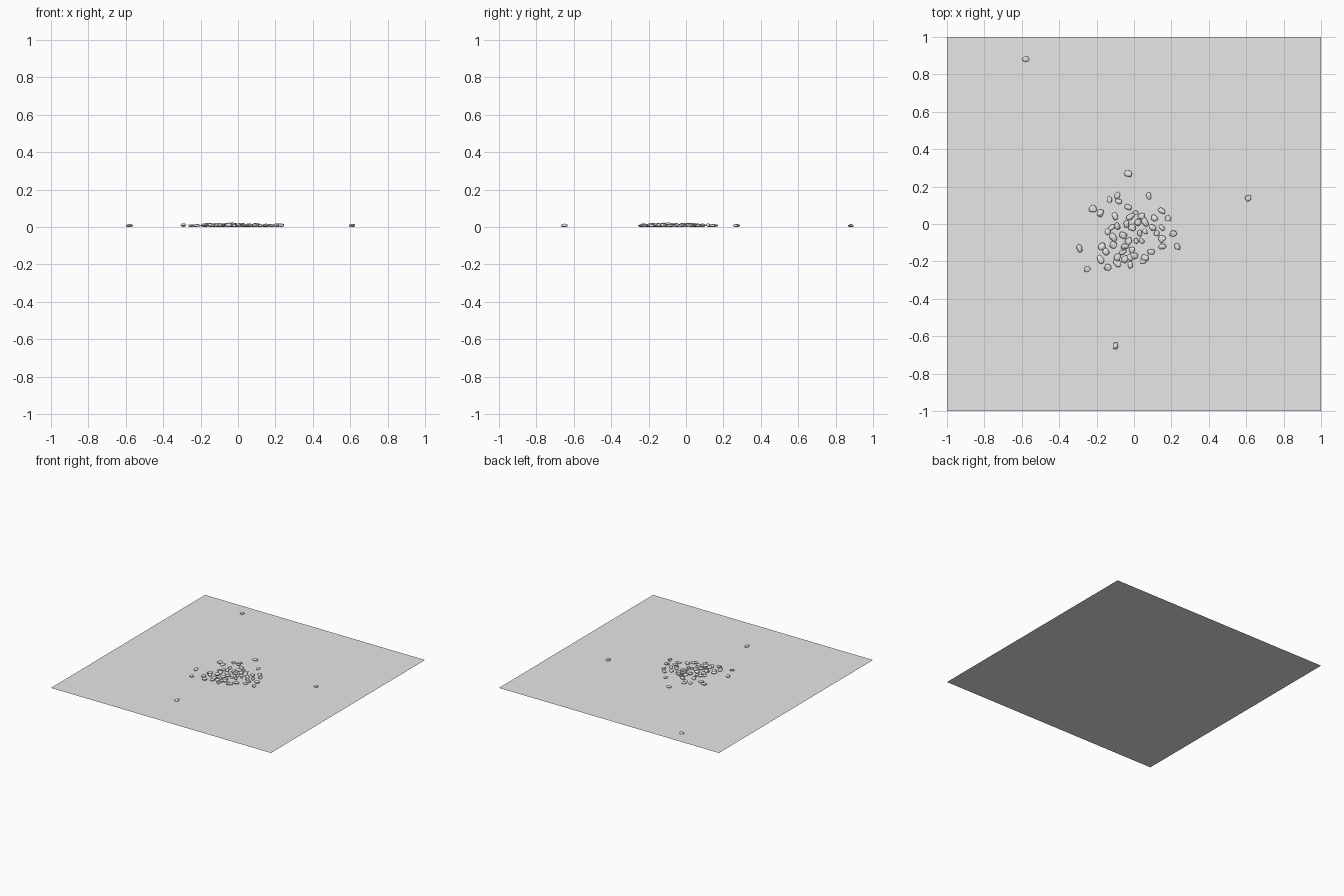
import bpy
import bmesh
import math
import random
from mathutils import Vector, noise

random.seed(4)
if "Cube" in bpy.data.objects:
    bpy.data.objects.remove(bpy.data.objects["Cube"])


def make_material(name, grey):
    mat = bpy.data.materials.new(name)
    mat.use_nodes = True
    colour = (grey, grey, grey, 1)
    mat.diffuse_color = colour
    mat.node_tree.nodes["Principled BSDF"].inputs["Base Color"].default_value = colour
    return mat


stone_grey = make_material("stone grey", 0.8)


def link_object(name, mesh):
    obj = bpy.data.objects.new(name, mesh)
    bpy.context.collection.objects.link(obj)
    return obj


def mesh_from(bm, name, material):
    mesh = bpy.data.meshes.new(name)
    bm.to_mesh(mesh)
    bm.free()
    mesh.materials.append(material)
    return mesh


# Flat square ground sheet
bm = bmesh.new()
bmesh.ops.create_grid(bm, x_segments=1, y_segments=1, size=1)
link_object("ground_sheet", mesh_from(bm, "ground_sheet", stone_grey))


def pebble_mesh(index):
    """Lumpy pebble with a few worn flat sides, about one unit in radius."""
    bm = bmesh.new()
    bmesh.ops.create_icosphere(bm, subdivisions=3, radius=1)
    cuts = [Vector([random.gauss(0, 1) for axis in range(3)]).normalized()
            for side in range(8)]
    shift = Vector((index * 5, 0, 0))
    for v in bm.verts:
        # press the ball flat against each random plane
        for normal in cuts:
            over = v.co.dot(normal) - 0.72
            if over > 0:
                v.co -= normal * over * 0.85
        v.co *= 1 + 0.18 * noise.noise(v.co + shift)
    for f in bm.faces:
        f.smooth = True
    return mesh_from(bm, "pebble", stone_grey)


variants = [pebble_mesh(i) for i in range(6)]

# Pebble centres in hundredths: strays first, then the heap from the rim inwards
strays = [(-58, 88), (61, 14), (-10, -65), (-3, 27)]
heap = [
    (8, 15), (-9, 15), (-13, 13), (-22, 8), (-18, 6), (-29, -13), (-25, -24),
    (23, -12), (21, -5), (18, 3), (15, 7), (11, 3), (10, -2), (15, -2),
    (15, -8), (15, -12), (9, -15), (6, -18), (5, -20), (0, -17), (-2, -22),
    (-5, -19), (-9, -21), (-14, -23), (-18, -19), (-15, -15), (-17, -12),
    (-11, -11), (-14, -4), (-12, -2), (-9, -1), (-10, 4), (-8, 12), (-3, 9),
    (1, 6), (-2, 4), (4, 4), (6, -4), (2, 1), (-1, -2), (-4, 0), (-3, -9),
    (1, -9), (4, -9), (-6, -15), (3, -5), (-5, -12), (-6, -6), (-11, -7),
    (12, -5), (6, 1), (-1, -14), (-2, -18), (-9, -18),
]


def place_pebble(name, x, y):
    pebble = link_object(name, random.choice(variants))
    size = random.uniform(0.016, 0.022)
    height = size * random.uniform(0.4, 0.58)
    pebble.scale = (size * 1.1, size * random.uniform(0.7, 0.95), height)
    pebble.rotation_euler.z = random.uniform(0, math.tau)
    # rest the lowest point on the sheet; the middle of the heap sits a bit higher
    lowest = min(v.co.z for v in pebble.data.vertices) * height
    lift = 0.005 * random.random() if math.hypot(x + 2, y + 3) < 8 else 0
    pebble.location = (x / 100, y / 100, lift - lowest)


for i, (x, y) in enumerate(strays):
    place_pebble(f"stray_pebble_{i + 1}", x, y)
for i, (x, y) in enumerate(heap):
    place_pebble(f"heap_pebble_{i + 1}", x, y)
